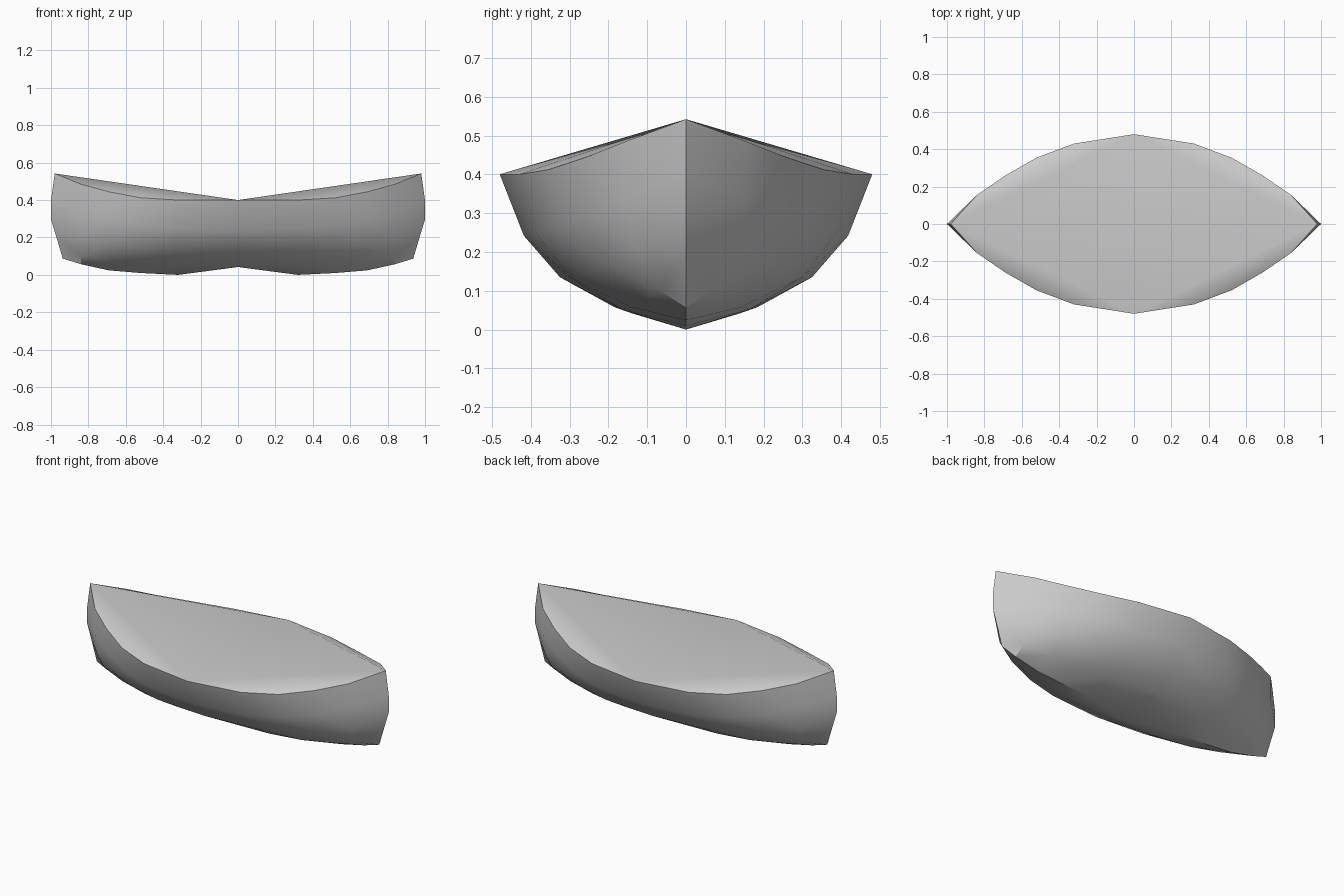
import bpy, bmesh
from math import radians

if "Cube" in bpy.data.objects:
    bpy.data.objects.remove(bpy.data.objects["Cube"])

# One quarter of the hull as cross-sections: (x, [(y, z) from rim to keel])
stations = [
    (0.00, [(.48, .403), (.418, .245), (.325, .138), (.185, .061), (.14, .045)]),
    (0.32, [(.43, .403), (.385, .25), (.30, .138), (.165, .055), (0, .003)]),
    (0.52, [(.355, .415), (.33, .27), (.26, .148), (.14, .06), (0, .013)]),
    (0.69, [(.258, .447), (.25, .30), (.205, .17), (.11, .078), (0, .027)]),
    (0.84, [(.155, .488), (.155, .34), (.135, .21), (.07, .105), (0, .06)]),
]
# Stem profile at the pointed end: (x, z) from tip to foot
stem = [(.98, .545), (1.0, .40), (1.0, .30), (.968, .195), (.937, .09)]

bm = bmesh.new()
grid = [[bm.verts.new((x, y, z)) for y, z in sec] for x, sec in stations]
grid.append([bm.verts.new((x, 0, z)) for x, z in stem])

# Side skin
for a, b in zip(grid, grid[1:]):
    for r in range(4):
        bm.faces.new((a[r], a[r + 1], b[r + 1], b[r]))

# Narrow rim facets fanning out from the tip, then the folded deck
tip = grid[-1][0]
for a, b in zip(grid[:4], grid[1:5]):
    bm.faces.new((tip, a[0], b[0]))
deck_mid = bm.verts.new((0, 0, .403))
bm.faces.new((tip, deck_mid, grid[0][0]))

# Notched bottom panel
keel_mid = bm.verts.new((0, 0, .045))
bm.faces.new((keel_mid, grid[1][4], grid[0][4]))

# Mirror to the other three quarters
for axis in range(2):
    copy = bmesh.ops.duplicate(bm, geom=bm.verts[:] + bm.edges[:] + bm.faces[:])["geom"]
    for v in copy:
        if isinstance(v, bmesh.types.BMVert):
            v.co[axis] *= -1
    bmesh.ops.remove_doubles(bm, verts=bm.verts[:], dist=1e-4)
for v in bm.verts:
    v.co.z -= .003
bmesh.ops.recalc_face_normals(bm, faces=bm.faces[:])

mesh = bpy.data.meshes.new("boat_hull")
bm.to_mesh(mesh)
bm.free()
hull = bpy.data.objects.new("boat_hull", mesh)
bpy.context.collection.objects.link(hull)
bpy.context.view_layer.objects.active = hull
hull.select_set(True)
bpy.ops.object.shade_smooth_by_angle(angle=radians(30))
